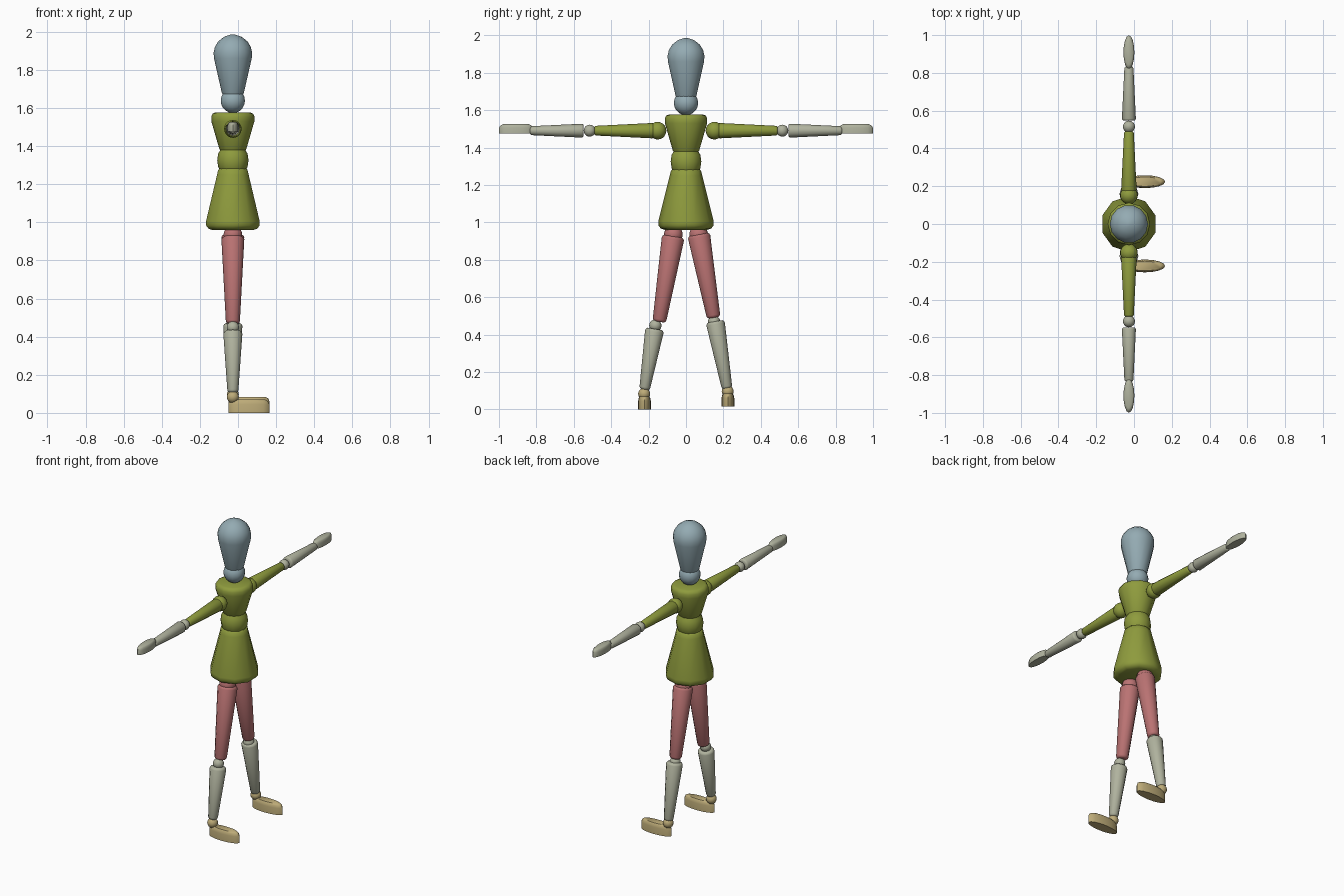
import bpy, bmesh, math
from mathutils import Vector

if "Cube" in bpy.data.objects:
    bpy.data.objects.remove(bpy.data.objects["Cube"])

AX = -0.027  # x of the body axis


def material(name, srgb):
    m = bpy.data.materials.new(name)
    lin = [((c + 0.055) / 1.055) ** 2.4 for c in srgb]
    m.diffuse_color = (*lin, 1)
    m.use_nodes = True
    m.node_tree.nodes["Principled BSDF"].inputs["Base Color"].default_value = m.diffuse_color
    return m


BLUE = material("grey blue", (0.58, 0.67, 0.70))
OLIVE = material("olive", (0.56, 0.61, 0.24))
ROSE = material("rose", (0.73, 0.45, 0.45))
STONE = material("stone grey", (0.69, 0.70, 0.62))
TAN = material("tan", (0.74, 0.67, 0.47))


def finish(bm, name, mat, angle=50):
    bmesh.ops.recalc_face_normals(bm, faces=bm.faces)
    me = bpy.data.meshes.new(name)
    bm.to_mesh(me)
    bm.free()
    me.materials.append(mat)
    ob = bpy.data.objects.new(name, me)
    bpy.context.collection.objects.link(ob)
    bpy.ops.object.select_all(action='DESELECT')
    ob.select_set(True)
    bpy.context.view_layer.objects.active = ob
    bpy.ops.object.shade_smooth_by_angle(angle=math.radians(angle))
    return ob


def stack(name, mat, rings, n=12, place=lambda v: v, phase=0.0):
    """Skin a stack of elliptical rings (height, rx, ry) and cap both ends."""
    bm = bmesh.new()
    loops = []
    for h, rx, ry in rings:
        loops.append([bm.verts.new(place(Vector((
            rx * math.cos(2 * math.pi * i / n + phase),
            ry * math.sin(2 * math.pi * i / n + phase), h)))) for i in range(n)])
    for a, b in zip(loops, loops[1:]):
        for i in range(n):
            j = (i + 1) % n
            bm.faces.new((a[i], a[j], b[j], b[i]))
    bm.faces.new(loops[0])
    bm.faces.new(loops[-1])
    return finish(bm, name, mat)


def lathe(name, mat, profile, n=12, phase=0.0):
    return stack(name, mat, [(z, r, r) for z, r in profile], n,
                 lambda v: v + Vector((AX, 0, 0)), phase)


def limb(name, mat, a, b, ra, rb, edge=0.012):
    """Tapered rod from a to b with rounded rims."""
    a, b = Vector((AX, *a)), Vector((AX, *b))
    d = b - a
    q, L = d.to_track_quat('Z', 'Y'), d.length
    prof = [(0, ra - edge), (edge * 0.4, ra - edge * 0.35), (edge * 1.2, ra),
            (L - edge * 1.2, rb), (L - edge * 0.4, rb - edge * 0.35), (L, rb - edge)]
    stack(name, mat, [(h, r, r) for h, r in prof], 12, lambda v: a + q @ v)


def ball(name, mat, y, z, r):
    bm = bmesh.new()
    bmesh.ops.create_uvsphere(bm, u_segments=14, v_segments=10, radius=r)
    bmesh.ops.translate(bm, verts=bm.verts, vec=(AX, y, z))
    finish(bm, name, mat)


# head and neck
lathe("head", BLUE, [(1.665, 0.05), (1.68, 0.058), (1.86, 0.099), (1.89, 0.101),
                     (1.92, 0.094), (1.95, 0.076), (1.973, 0.046), (1.985, 0.012)], 14)
ball("neck", BLUE, 0, 1.638, 0.065)

# torso, waist and skirt
lathe("chest", OLIVE, [(1.37, 0.06), (1.385, 0.071), (1.53, 0.113), (1.555, 0.113),
                       (1.57, 0.106), (1.577, 0.09)])
lathe("waist", OLIVE, [(1.27, 0.066), (1.29, 0.077), (1.325, 0.082),
                       (1.36, 0.077), (1.39, 0.06)])
lathe("skirt", OLIVE, [(0.96, 0.115), (0.967, 0.135), (0.983, 0.147), (1.005, 0.148),
                       (1.25, 0.087), (1.275, 0.081), (1.284, 0.07)], 10, math.pi / 2)

# arms
AZ = 1.49
for side, s in (("left", 1), ("right", -1)):
    ball(side + "_shoulder", OLIVE, s * 0.152, AZ, 0.047)
    limb(side + "_upper_arm", OLIVE, (s * 0.17, AZ), (s * 0.49, AZ), 0.041, 0.026, 0.008)
    ball(side + "_elbow", STONE, s * 0.515, AZ, 0.032)
    limb(side + "_forearm", STONE, (s * 0.547, AZ), (s * 0.835, AZ), 0.037, 0.024, 0.009)
    # flat-bottomed oval hand with a rounded top edge
    stack(side + "_hand", STONE,
          [(0, 0.029, 0.09), (0.03, 0.029, 0.09), (0.042, 0.026, 0.083),
           (0.049, 0.02, 0.068)], 16,
          lambda v: v + Vector((AX, s * 0.909, 1.476)))

# legs: the left one stands slightly higher
legs = {
    "left": dict(s=1, hip=0.068, thigh=((0.068, 0.935), (0.148, 0.49)), knee=(0.150, 0.468),
                 shin=((0.156, 0.47), (0.22, 0.11)), ankle=(0.223, 0.096), foot=(0.224, 0.015)),
    "right": dict(s=-1, hip=-0.068, thigh=((-0.068, 0.925), (-0.143, 0.468)), knee=(-0.164, 0.448),
                  shin=((-0.167, 0.43), (-0.222, 0.105)), ankle=(-0.224, 0.083), foot=(-0.222, 0.0)),
}
for side, g in legs.items():
    ball(side + "_hip", ROSE, g["hip"], 0.935, 0.05)
    limb(side + "_thigh", ROSE, *g["thigh"], 0.06, 0.037)
    ball(side + "_knee", STONE, *g["knee"], 0.033)
    limb(side + "_shin", STONE, *g["shin"], 0.05, 0.029)
    ball(side + "_ankle", TAN, *g["ankle"], 0.032)
    # flat-soled oval foot pointing along +x
    fy, fz = g["foot"]
    stack(side + "_foot", TAN,
          [(0, 0.108, 0.034), (0.045, 0.108, 0.034), (0.06, 0.102, 0.031),
           (0.069, 0.088, 0.025)], 16,
          lambda v: v + Vector((0.057, fy, fz)))
